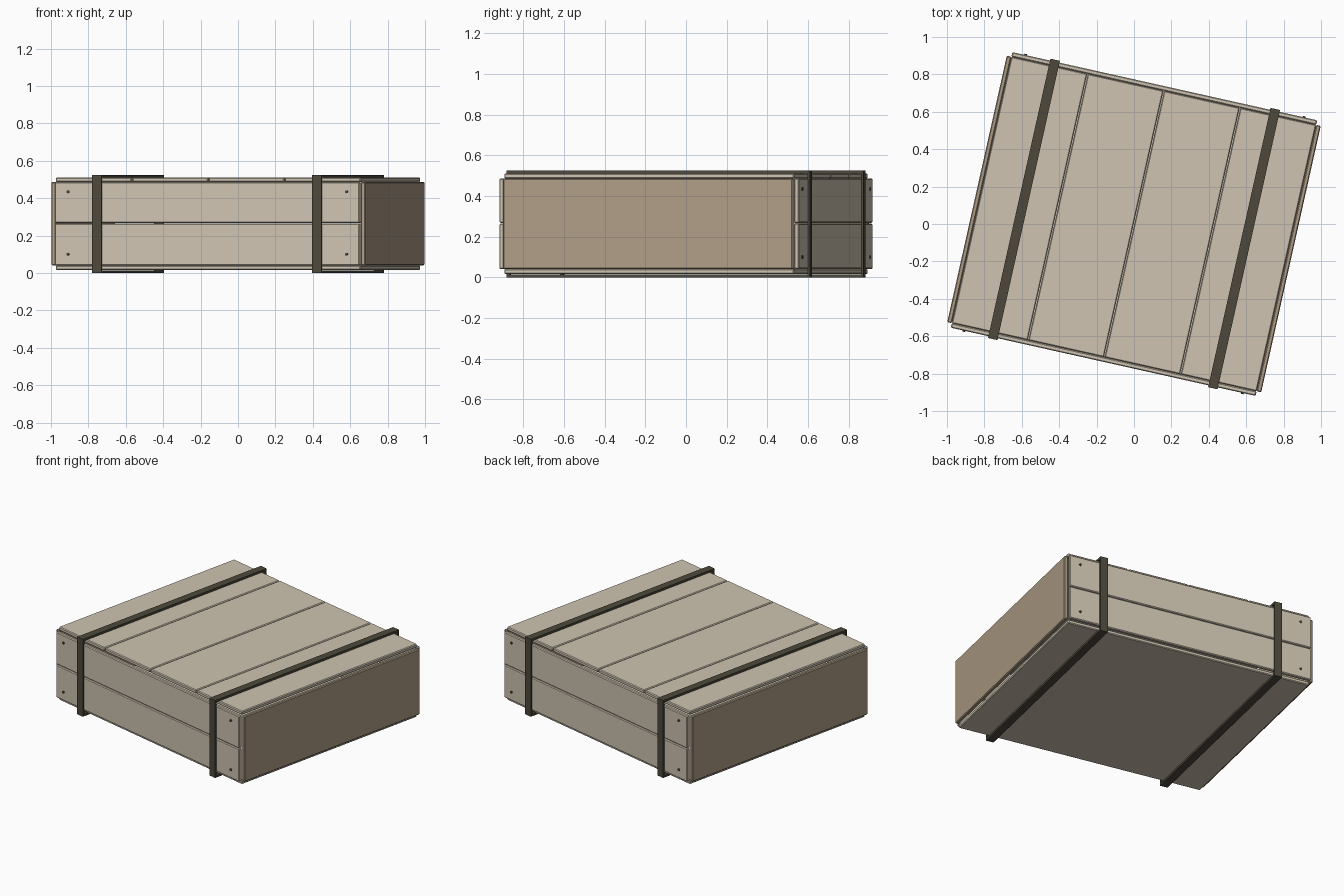
import bpy, bmesh, math
from mathutils import Matrix

if "Cube" in bpy.data.objects:
    bpy.data.objects.remove(bpy.data.objects["Cube"])

ROT = Matrix.Rotation(math.radians(-12.6), 4, 'Z')   # whole crate is turned
HX, HY = 0.835, 0.73        # half size of the inner box
Z0, Z1 = 0.041, 0.486       # inner box bottom and top
T = 0.025                   # board thickness


def material(name, rgb):
    m = bpy.data.materials.new(name)
    m.diffuse_color = (*rgb, 1)
    m.use_nodes = True
    m.node_tree.nodes["Principled BSDF"].inputs["Base Color"].default_value = m.diffuse_color
    return m


WOOD = material("pale_wood", (0.62, 0.55, 0.44))
END_WOOD = material("end_wood", (0.43, 0.34, 0.24))
METAL = material("dark_metal", (0.075, 0.066, 0.046))


def finish(name, bm, mat):
    bmesh.ops.recalc_face_normals(bm, faces=bm.faces)
    me = bpy.data.meshes.new(name)
    bm.to_mesh(me)
    bm.free()
    me.materials.append(mat)
    ob = bpy.data.objects.new(name, me)
    ob.matrix_world = ROT
    bpy.context.collection.objects.link(ob)
    return ob


def board(name, x0, x1, y0, y1, z0, z1, mat=WOOD, bevel=0.005):
    bm = bmesh.new()
    size = Matrix.Diagonal((x1 - x0, y1 - y0, z1 - z0, 1))
    mid = Matrix.Translation(((x0 + x1) / 2, (y0 + y1) / 2, (z0 + z1) / 2))
    bmesh.ops.create_cube(bm, size=1, matrix=mid @ size)
    bmesh.ops.bevel(bm, geom=bm.edges[:], offset=bevel, segments=1,
                    affect='EDGES', profile=0.5)
    return finish(name, bm, mat)


# Bottom panel
board("bottom_panel", -HX, HX, -HY, HY, Z0 - T, Z0)

# Lid: four planks
w = 2 * HX / 4
for i in range(4):
    x = -HX + i * w
    board(f"lid_plank_{i + 1}", x + 0.002 * (i > 0), x + w - 0.002 * (i < 3),
          -HY, HY, Z1, Z1 + T)

# End panels
for s, n in ((-1, "left"), (1, "right")):
    a, b = sorted((s * HX, s * (HX + T)))
    board(f"{n}_end_panel", a, b, -HY, HY, Z0, Z1, END_WOOD)

# Front and back: two planks each, with nails near the ends
mid = (Z0 + Z1) / 2 + 0.002
for s, n in ((-1, "front"), (1, "back")):
    a, b = sorted((s * HY, s * (HY + T)))
    board(f"{n}_lower_plank", -HX, HX, a, b, Z0, mid - 0.002)
    board(f"{n}_upper_plank", -HX, HX, a, b, mid + 0.002, Z1)
    for x in (-0.763, 0.763):
        for z in (0.1, 0.434):
            bm = bmesh.new()
            bmesh.ops.create_cone(
                bm, cap_ends=True, segments=10, radius1=0.008, radius2=0.008,
                depth=0.012,
                matrix=Matrix.Translation((x, s * (HY + T), z))
                @ Matrix.Rotation(math.pi / 2, 4, 'X'))
            finish(f"{n}_nail", bm, METAL)

# Metal straps: closed rectangular bands around the crate
for n, xc in (("left", -0.603), ("right", 0.603)):
    bm = bmesh.new()
    rings = []
    for x in (xc - 0.026, xc + 0.026):
        for y, lo, hi in ((0.765, 0.0, 0.525), (0.752, 0.014, 0.511)):
            rings.append([bm.verts.new((x, p, q)) for p, q in
                          ((-y, lo), (y, lo), (y, hi), (-y, hi))])
    for a, b in ((0, 1), (1, 3), (3, 2), (2, 0)):
        for k in range(4):
            m = (k + 1) % 4
            bm.faces.new((rings[a][k], rings[a][m], rings[b][m], rings[b][k]))
    finish(f"{n}_strap", bm, METAL)
